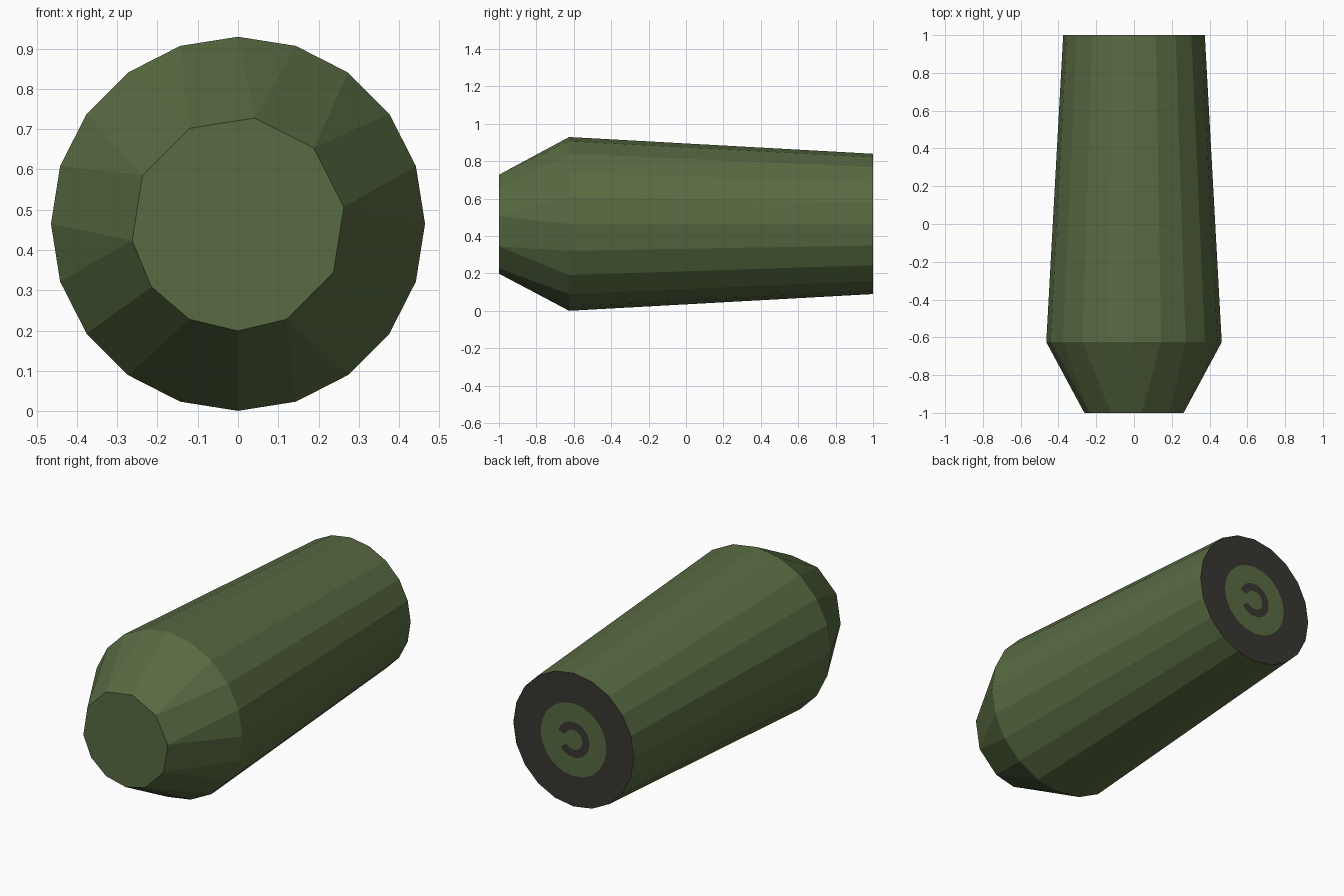
import bpy, bmesh, math

if "Cube" in bpy.data.objects:
    bpy.data.objects.remove(bpy.data.objects["Cube"])

N, CZ = 20, 0.465


def material(name, rgb):
    m = bpy.data.materials.new(name)
    m.diffuse_color = (*rgb, 1.0)
    m.use_nodes = True
    m.node_tree.nodes["Principled BSDF"].inputs["Base Color"].default_value = m.diffuse_color
    return m


green = material("olive_green", (0.098, 0.147, 0.054))
dark = material("dark_grey", (0.042, 0.038, 0.032))


def point(r, deg, y):
    a = math.radians(deg)
    return (r * math.sin(a), y, CZ + r * math.cos(a))


def finish(name, bm):
    bmesh.ops.recalc_face_normals(bm, faces=bm.faces)
    me = bpy.data.meshes.new(name)
    bm.to_mesh(me)
    bm.free()
    me.materials.append(green)
    me.materials.append(dark)
    ob = bpy.data.objects.new(name, me)
    bpy.context.collection.objects.link(ob)


bm = bmesh.new()


def ring(r, y):
    return [bm.verts.new(point(r, i * 360 / N, y)) for i in range(N)]


# shoulder ring and rings on the flat back
shoulder = ring(0.4645, -0.625)
rings = [shoulder] + [ring(r, 1.0) for r in (0.375, 0.205, 0.1, 0.055)]

# nose: 11 corners, most shared by two shoulder corners
groups = [(0, 1), (2, 3), (4, 5), (6, 7), (8, 9), (10,), (11, 12),
          (13,), (14, 15), (16, 17), (18, 19)]
nose, corner = [], {}
for g in groups:
    v = bm.verts.new(point(0.266, sum(g) / len(g) * 360 / N, -1.0))
    nose.append(v)
    for i in g:
        corner[i] = v
bm.faces.new(nose)
for i in range(N):
    j = (i + 1) % N
    bm.faces.new(list(dict.fromkeys((shoulder[i], shoulder[j], corner[j], corner[i]))))

# long tapered side, then the back with dark bands (the small one is a C)
for k in range(4):
    for i in range(N):
        j = (i + 1) % N
        f = bm.faces.new((rings[k][i], rings[k][j], rings[k + 1][j], rings[k + 1][i]))
        if k == 1 or (k == 3 and i not in (4, 5, 6)):
            f.material_index = 1
bm.faces.new(rings[4])

finish("tapered_body", bm)
